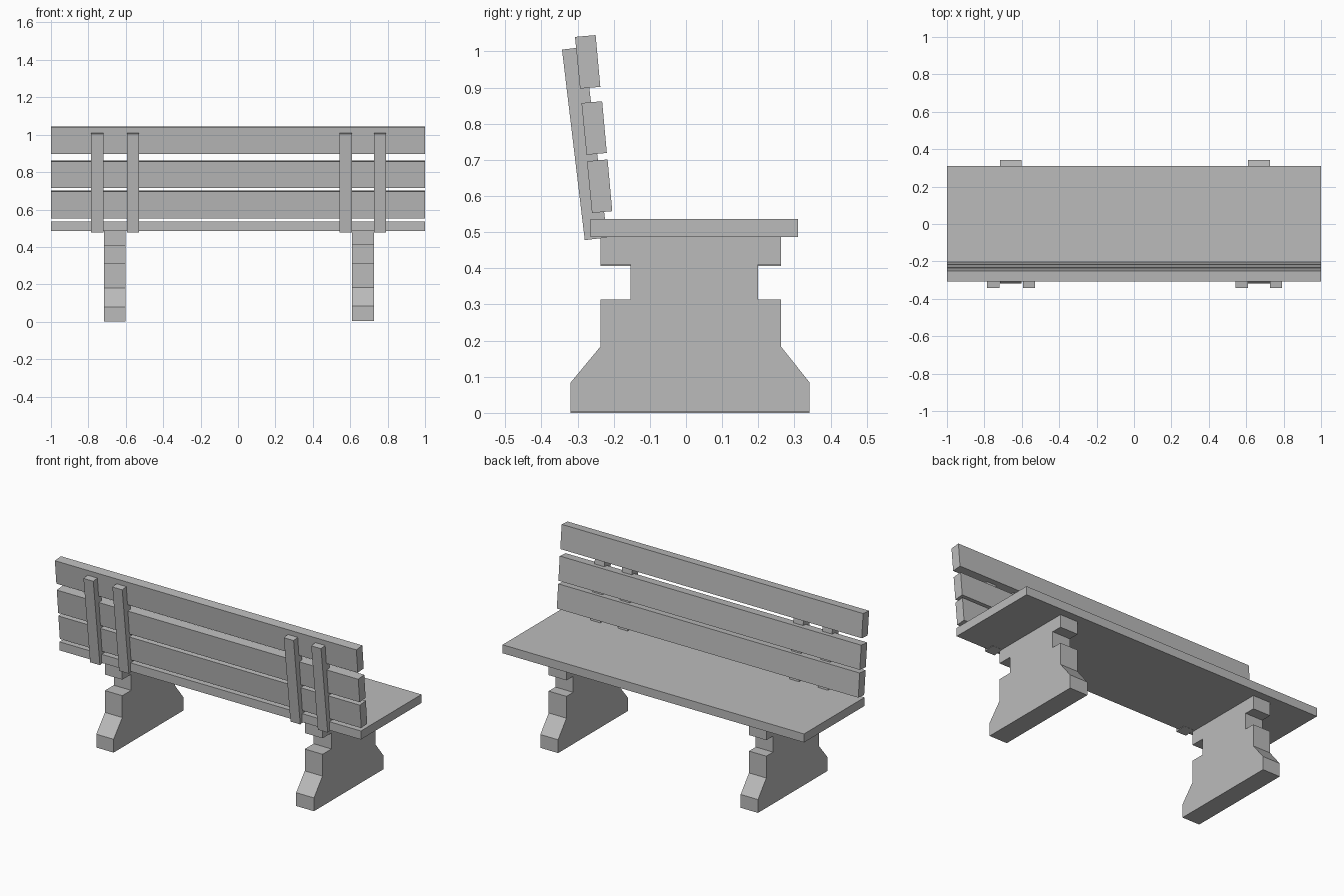
import bpy
import bmesh

old = bpy.data.objects.get("Cube")
if old:
    bpy.data.objects.remove(old)

grey = bpy.data.materials.new("plain grey")
grey.use_nodes = True
colour = (0.5, 0.5, 0.5, 1)
grey.diffuse_color = colour
grey.node_tree.nodes["Principled BSDF"].inputs["Base Color"].default_value = colour


def extrude_profile(name, profile, x0, x1, lift=0):
    """Extrude a (y, z) outline along x from x0 to x1."""
    bm = bmesh.new()
    face = bm.faces.new([bm.verts.new((x0, y, z + lift)) for y, z in profile])
    ext = bmesh.ops.extrude_face_region(bm, geom=[face])
    moved = [v for v in ext["geom"] if isinstance(v, bmesh.types.BMVert)]
    bmesh.ops.translate(bm, verts=moved, vec=(x1 - x0, 0, 0))
    bmesh.ops.recalc_face_normals(bm, faces=bm.faces)
    mesh = bpy.data.meshes.new(name)
    bm.to_mesh(mesh)
    bm.free()
    mesh.materials.append(grey)
    obj = bpy.data.objects.new(name, mesh)
    bpy.context.collection.objects.link(obj)
    return obj


# Seat board
extrude_profile("seat", [(-0.264, 0.486), (0.31, 0.486), (0.31, 0.537), (-0.264, 0.537)], -1, 1)

# Tilted backrest slats, placed by their lower back corner
for name, y, z in (("lower_slat", -0.26, 0.553),
                   ("middle_slat", -0.275, 0.714),
                   ("upper_slat", -0.293, 0.897)):
    extrude_profile(name, [(y, z), (y + 0.056, z + 0.005),
                           (y + 0.043, z + 0.148), (y - 0.014, z + 0.143)], -1, 1)

# Leaning back posts, a pair over each leg
post = [(-0.28, 0.478), (-0.218, 0.485), (-0.281, 1.012), (-0.343, 1.005)]
for name, x in (("right_outer_post", -0.785), ("right_inner_post", -0.593),
                ("left_inner_post", 0.544), ("left_outer_post", 0.726)):
    extrude_profile(name, post, x, x + 0.065)

# Notched trestle legs with flared feet
leg = [(-0.319, 0), (0.342, 0), (0.342, 0.08), (0.263, 0.179),
       (0.263, 0.31), (0.199, 0.31), (0.199, 0.406), (0.263, 0.406),
       (0.263, 0.487), (-0.237, 0.487), (-0.237, 0.406), (-0.153, 0.406),
       (-0.153, 0.31), (-0.237, 0.31), (-0.237, 0.179), (-0.319, 0.08)]
extrude_profile("right_leg", leg, -0.717, -0.602)
extrude_profile("left_leg", leg, 0.609, 0.727, 0.004)
